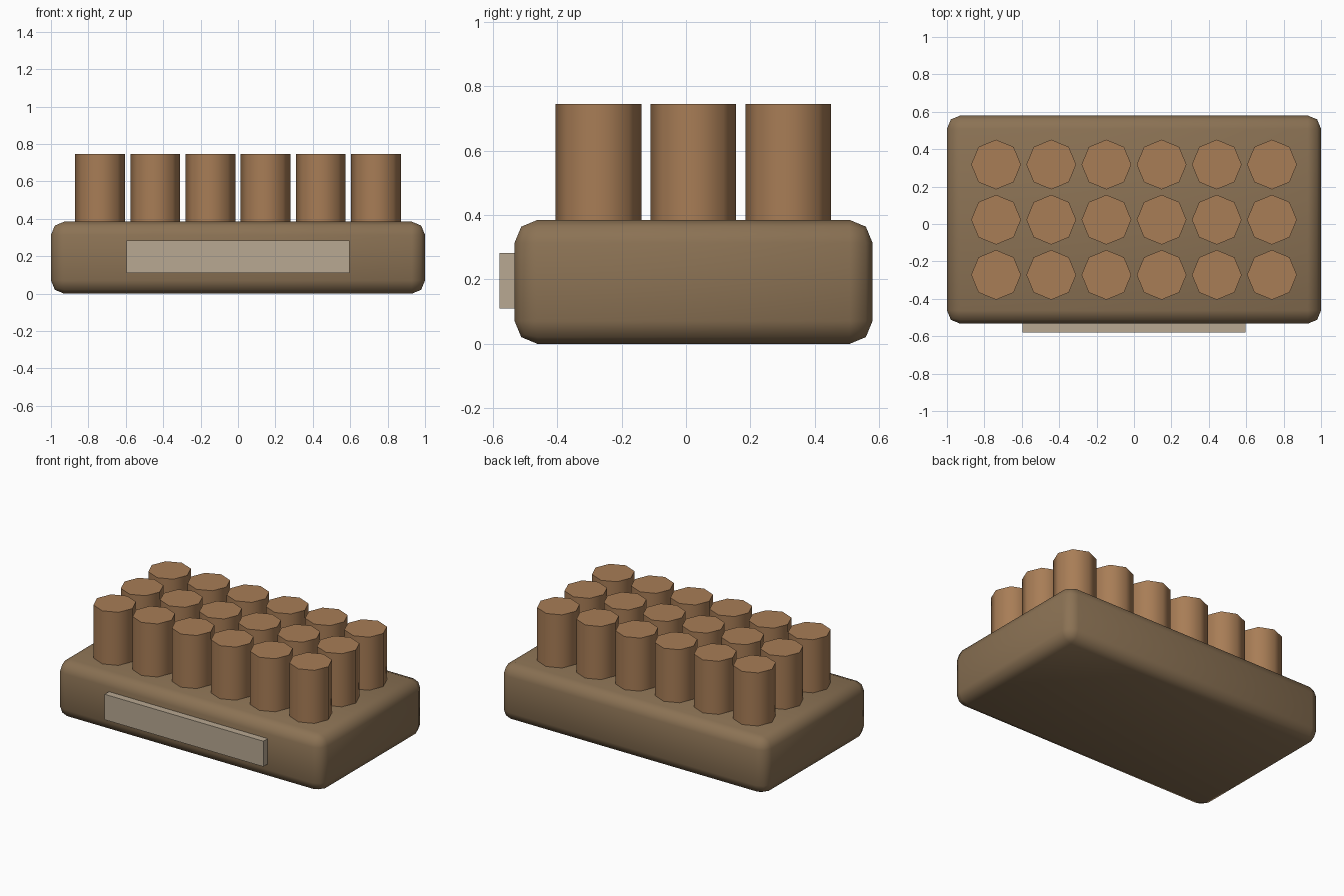
import bpy
import math

if "Cube" in bpy.data.objects:
    bpy.data.objects.remove(bpy.data.objects["Cube"])


def linear(r, g, b):
    f = lambda c: c / 12.92 if c <= 0.04045 else ((c + 0.055) / 1.055) ** 2.4
    return (f(r / 255), f(g / 255), f(b / 255), 1.0)


def material(name, rgb):
    m = bpy.data.materials.new(name)
    m.diffuse_color = linear(*rgb)
    m.use_nodes = True
    m.node_tree.nodes["Principled BSDF"].inputs["Base Color"].default_value = m.diffuse_color
    return m


dark_brown = material("dark_brown", (139, 114, 84))
copper_brown = material("copper_brown", (168, 125, 86))
pale_beige = material("pale_beige", (184, 168, 146))


def box(name, lo, hi, mat):
    center = [(a + b) / 2 for a, b in zip(lo, hi)]
    bpy.ops.mesh.primitive_cube_add(size=1, location=center)
    ob = bpy.context.object
    ob.name = name
    ob.scale = [b - a for a, b in zip(lo, hi)]
    bpy.ops.object.transform_apply(location=False, rotation=False, scale=True)
    ob.data.materials.append(mat)
    return ob


# Rounded base block
base = box("base", (-1, -0.533, 0), (1, 0.58, 0.385), dark_brown)
bevel = base.modifiers.new("rounded_edges", 'BEVEL')
bevel.width = 0.071
bevel.segments = 2
bpy.ops.object.shade_smooth()

# Plate on the front face
box("front_plate", (-0.597, -0.58, 0.11), (0.597, -0.525, 0.283), pale_beige)

# Grid of eight-sided pegs
bottom, top, pitch = 0.37, 0.746, 0.295
for row in range(3):
    for col in range(6):
        bpy.ops.mesh.primitive_cylinder_add(
            vertices=8, radius=0.133, depth=top - bottom,
            location=((col - 2.5) * pitch, 0.023 + (row - 1) * pitch,
                      (bottom + top) / 2))
        peg = bpy.context.object
        peg.name = f"peg_{row + 1}_{col + 1}"
        peg.data.materials.append(copper_brown)
        bpy.ops.object.shade_smooth_by_angle(angle=math.radians(50))
